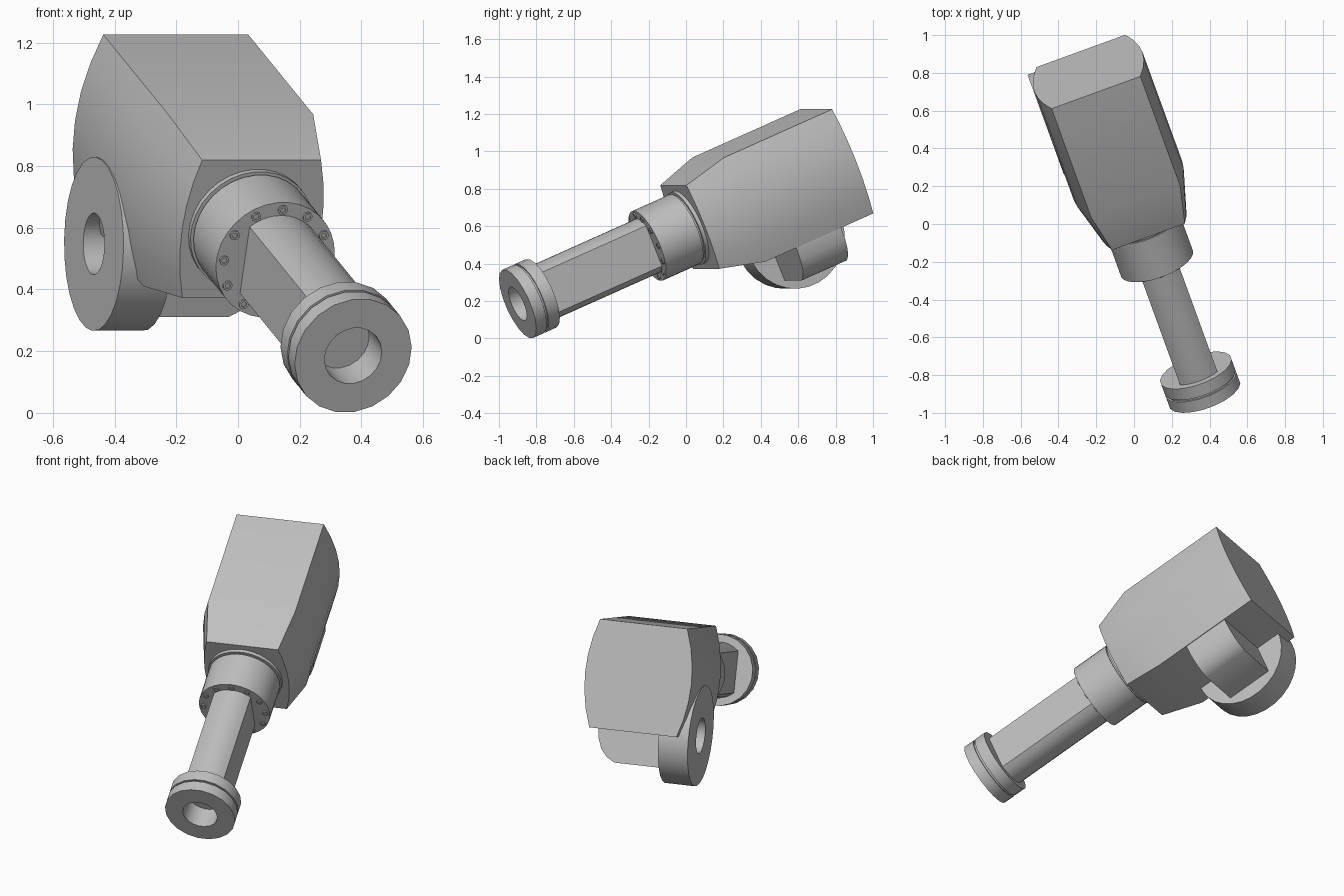
import bpy, bmesh
from math import sin, cos, pi, radians
from mathutils import Matrix, Vector

if "Cube" in bpy.data.objects:
    bpy.data.objects.remove(bpy.data.objects["Cube"])

grey = bpy.data.materials.new("light grey metal")
grey.use_nodes = True
grey.diffuse_color = (0.52, 0.52, 0.52, 1)
grey.node_tree.nodes["Principled BSDF"].inputs["Base Color"].default_value = grey.diffuse_color

# Working frame: x across, y backwards along the arm from its tip, z up
FRAME = (Matrix.Translation((0.373, -0.9, 0.185))
         @ Matrix.Rotation(radians(20), 4, 'Z')
         @ Matrix.Rotation(radians(22.8), 4, 'X'))


def loft(name, sections):
    """Skin a row of matching closed sections and cap both ends."""
    bm = bmesh.new()
    rings = [[bm.verts.new(p) for p in s] for s in sections]
    n = len(rings[0])
    for a, b in zip(rings, rings[1:]):
        for i in range(n):
            j = (i + 1) % n
            bm.faces.new((a[i], a[j], b[j], b[i]))
    bm.faces.new(rings[0])
    bm.faces.new(rings[-1])
    bmesh.ops.recalc_face_normals(bm, faces=bm.faces)
    for f in bm.faces:
        f.smooth = True
    mesh = bpy.data.meshes.new(name)
    bm.to_mesh(mesh)
    bm.free()
    mesh.materials.append(grey)
    mesh.set_sharp_from_angle(angle=radians(30))
    ob = bpy.data.objects.new(name, mesh)
    ob.matrix_world = FRAME
    bpy.context.collection.objects.link(ob)
    return ob


def turned(name, profile, centre=(0, 0, 0), across=False, sides=24):
    """Revolve (position, radius) pairs about the arm axis or the cross axis."""
    c = Vector(centre)
    sections = []
    for s, r in profile:
        ring = []
        for i in range(sides):
            a = 2 * pi * (i + 0.5) / sides
            p, q = r * cos(a), r * sin(a)
            ring.append(c + Vector((s, p, q) if across else (p, s, q)))
        sections.append(ring)
    return loft(name, sections)


# Tip flange with blind bore and a thin groove
turned("tip_flange", [(0.13, 0.098), (0, 0.098), (0, 0.2), (0.065, 0.2), (0.065, 0.19),
                      (0.077, 0.19), (0.077, 0.2), (0.145, 0.2)], sides=20)

# Arm shaft: round bar with flat sides
HALF, R, N = 0.105, 0.157, 8
edge = (R * R - HALF * HALF) ** 0.5
top = [(HALF - 2 * HALF * i / N) for i in range(N + 1)]
bar = [(x, (R * R - x * x) ** 0.5) for x in top]
bar += [(-x, -z) for x, z in bar]
loft("arm_shaft", [[(x, y, z) for x, z in bar] for y in (0.135, 0.85)])

# Collar with a slightly wider ring against the housing
turned("collar", [(0.8, 0.203), (1.03, 0.203), (1.03, 0.195), (1.04, 0.195),
                  (1.04, 0.21), (1.14, 0.21)], sides=32)

# Ring of socket bolts on the collar face
for i in range(12):
    a = 2 * pi * i / 12
    turned(f"bolt_{i + 1}", [(0.798, 0.009), (0.793, 0.009), (0.793, 0.016), (0.805, 0.016)],
           centre=(0.177 * sin(a), 0, 0.177 * cos(a)), sides=10)


# Main housing: bulged sides, tapered front
def housing_section(y, half_w, bulge, half_h, steps=6):
    side = []
    for i in range(steps + 1):
        k = 1 - 2 * i / steps
        side.append((half_w + (bulge - half_w) * (1 - k * k), k * half_h))
    pts = side + [(-x, -z) for x, z in side]
    return [(x + 0.006, y, z) for x, z in pts]


loft("housing", [housing_section(1.06, 0.205, 0.24, 0.242),
                 housing_section(1.30, 0.25, 0.305, 0.302),
                 housing_section(1.967, 0.25, 0.305, 0.302)])

# Side joint disc with blind bore
turned("joint_disc", [(-0.16, 0.1), (-0.302, 0.1), (-0.302, 0.282), (-0.132, 0.282)],
       centre=(0, 1.64, -0.296), across=True, sides=28)

# Joint block under the housing, with a rounded end
outline = [(-0.14, -0.2), (0.25, -0.2), (0.252, -0.3), (0.243, -0.37), (0.222, -0.425),
           (0.187, -0.465), (0.141, -0.491), (-0.14, -0.491)]
loft("joint_block", [[(x, y, z) for x, z in outline] for y in (1.493, 1.77)])
